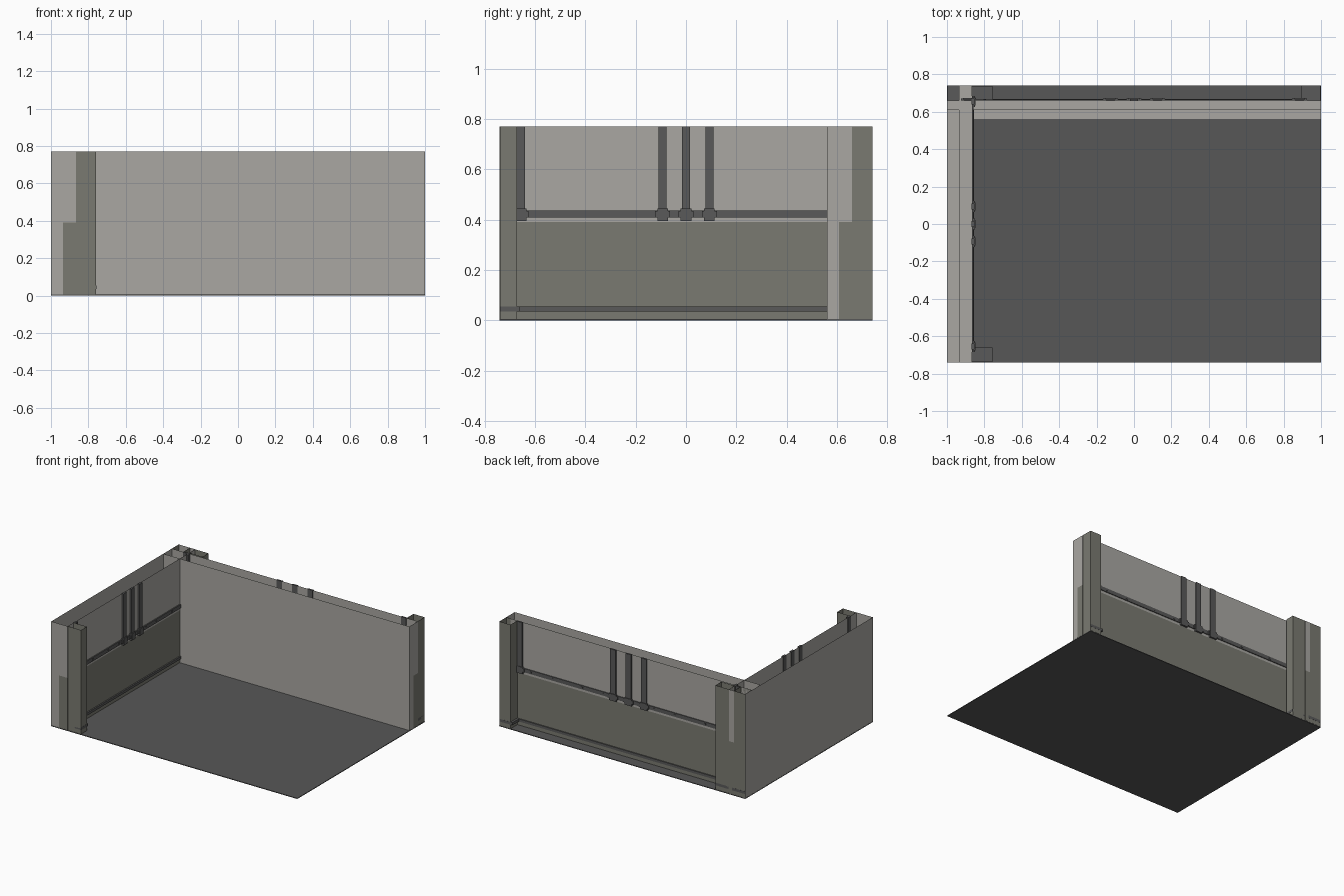
import bpy
import bmesh
from math import pi

cube = bpy.data.objects.get("Cube")
if cube:
    bpy.data.objects.remove(cube)


def material(name, r, g, b):
    m = bpy.data.materials.new(name)
    m.use_nodes = True
    m.diffuse_color = (r, g, b, 1)
    bsdf = next(n for n in m.node_tree.nodes if n.type == 'BSDF_PRINCIPLED')
    bsdf.inputs["Base Color"].default_value = (r, g, b, 1)
    return m


PLASTER = material("warm light grey", .40, .39, .365)
OLIVE = material("olive grey", .195, .195, .165)
METAL = material("dark metal grey", .10, .10, .10)
FLOOR = material("dark floor grey", .095, .095, .095)


def finish(bm, name, mat):
    bmesh.ops.recalc_face_normals(bm, faces=bm.faces)
    mesh = bpy.data.meshes.new(name)
    bm.to_mesh(mesh)
    bm.free()
    mesh.materials.append(mat)
    obj = bpy.data.objects.new(name, mesh)
    bpy.context.collection.objects.link(obj)
    return obj


def add_box(bm, x, y, z, open_top=False):
    """Box from three (low, high) ranges."""
    geo = bmesh.ops.create_cube(bm, size=1)
    for v in geo["verts"]:
        v.co = [r[0] if c < 0 else r[1] for c, r in zip(v.co, (x, y, z))]
    if open_top:
        top = [f for f in {f for v in geo["verts"] for f in v.link_faces}
               if all(v.co.z > z[1] - .001 for v in f.verts)]
        bmesh.ops.delete(bm, geom=top, context='FACES_ONLY')


def boxes(name, mat, ranges, open_top=False):
    bm = bmesh.new()
    for r in ranges:
        add_box(bm, *r, open_top=open_top)
    return finish(bm, name, mat)


# Wall cross-section: depth of the spine, the face and the pillars
HALF, TOP, LEDGE = .74, .77, .39
SPINE, FACE, FRONT = .064, .134, .24


def wall_shell(name):
    """Hollow plaster wall, open at the top, stepping out above the panelling."""
    profile = [(0, TOP), (0, .006), (SPINE, .006), (SPINE, LEDGE), (FACE, LEDGE), (FACE, TOP)]
    bm = bmesh.new()
    ends = [[bm.verts.new((d, u, z)) for d, z in profile] for u in (-HALF, HALF)]
    for i in range(len(profile) - 1):
        bm.faces.new((ends[0][i], ends[0][i + 1], ends[1][i + 1], ends[1][i]))
    for e in ends:
        bm.faces.new(e)
    return finish(bm, name, PLASTER)


def mirrored(lo, hi):
    return [(lo, hi), (-hi, -lo)]


def build_wall(prefix):
    parts = [wall_shell(prefix + "_plaster")]
    # Panelling and the hollow pillars at both ends
    parts.append(boxes(prefix + "_lower_panel", OLIVE,
                       [((SPINE, FACE), (-HALF, HALF), (.006, LEDGE))]))
    parts.append(boxes(prefix + "_pillars", OLIVE,
                       [((FACE, FRONT + .002), u, (.006, TOP)) for u in mirrored(.672, HALF - .001)],
                       open_top=True))
    # Skirting strip and the bases of the pillars
    skirting = [((FACE, FACE + .01), (-.67, .67), (.036, .055))]
    skirting += [((FACE, FRONT + .003), u, (.036, .055)) for u in mirrored(.66, HALF - .001)]
    parts.append(boxes(prefix + "_skirting", METAL, skirting))
    # Dado rail
    parts.append(boxes(prefix + "_rail", METAL,
                       [((FACE, FACE + .008), (-.67, .67), (.408, .436))]))
    # Upright posts with their collars
    centres = (-.655, -.093, 0, .093, .655)
    parts.append(boxes(prefix + "_posts", METAL,
                       [((FACE - .004, FACE + .012), (u - .016, u + .016), (.4, TOP)) for u in centres]))
    collars = []
    for u in centres:
        collars.append(((FACE, FACE + .016), (u - .03, u + .03), (.409, .435)))
        collars.append(((FACE, FACE + .018), (u - .021, u + .021), (.394, .444)))
    parts.append(boxes(prefix + "_collars", METAL, collars))
    # Rivets along the rail
    parts.append(boxes(prefix + "_rivets", METAL,
                       [((FACE, FACE + .011), (u - .005, u + .005), (.417, .427))
                        for u in (-.59, -.46, -.28, -.155, .155, .28, .46, .59)]))
    return parts


# Side wall faces into the room
for part in build_wall("side_wall"):
    part.location = (-1, 0, 0)

# Back wall is the same module, turned outward, longer and thinner
for part in build_wall("back_wall"):
    part.location = (0, .561, 0)
    part.rotation_euler = (0, 0, pi / 2)
    part.scale = (.74, 1.351, 1)

# Floor slab
boxes("floor", FLOOR, [((-1, 1), (-HALF, HALF), (0, .005))])
